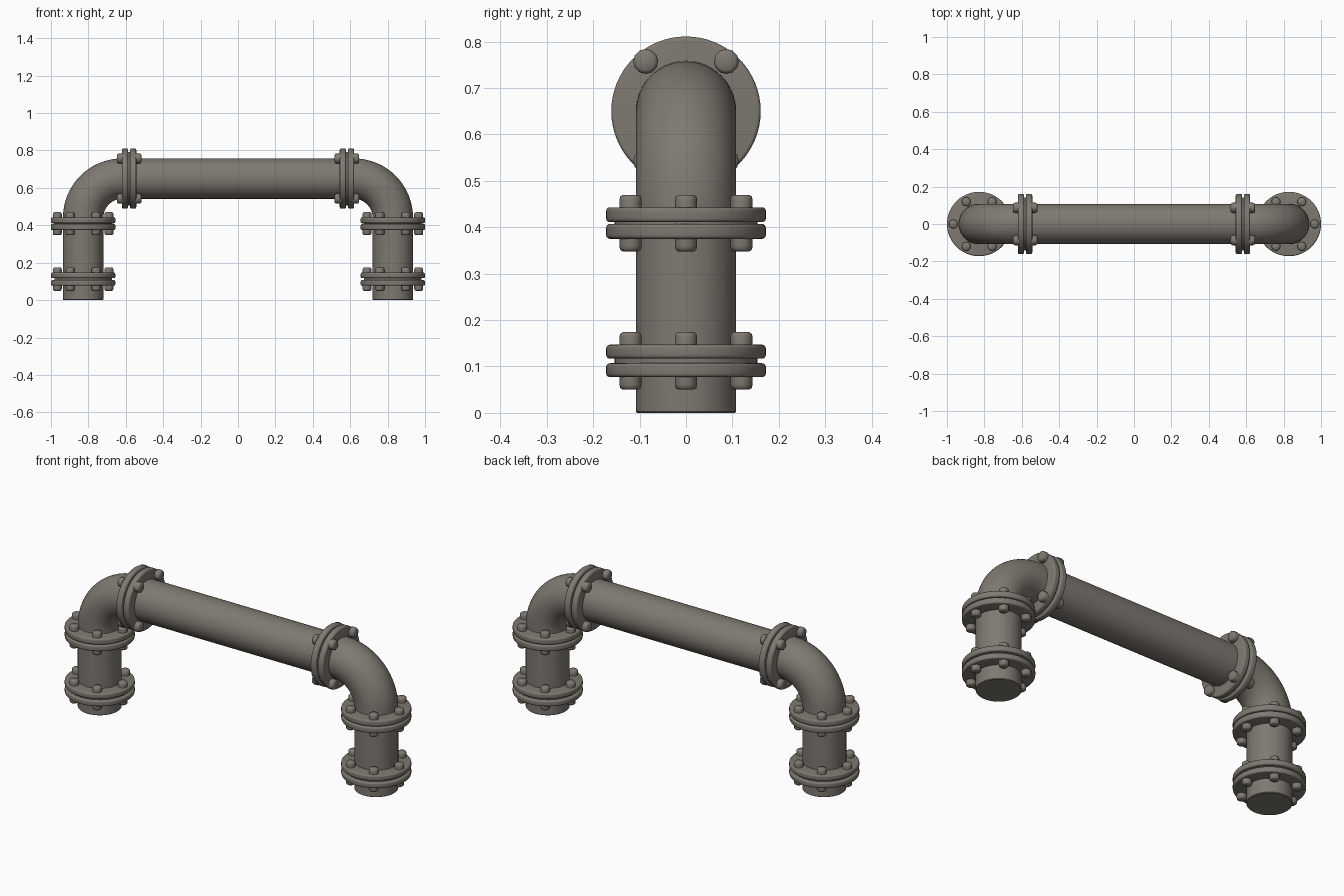
import bpy, math
from mathutils import Vector

cube = bpy.data.objects.get("Cube")
if cube:
    bpy.data.objects.remove(cube, do_unlink=True)

steel = bpy.data.materials.new("weathered_grey_steel")
steel.use_nodes = True
colour = (0.21, 0.19, 0.165, 1)
steel.diffuse_color = colour
steel.node_tree.nodes["Principled BSDF"].inputs["Base Color"].default_value = colour

LEG_X, PIPE_R, BEAM_Z, BEND = 0.828, 0.108, 0.65, 0.21
UP, SIDE = Vector((0, 0, 1)), Vector((1, 0, 0))


def finish(name, verts, faces):
    mesh = bpy.data.meshes.new(name)
    mesh.from_pydata(verts, [], faces)
    mesh.materials.append(steel)
    obj = bpy.data.objects.new(name, mesh)
    bpy.context.collection.objects.link(obj)
    bpy.ops.object.select_all(action='DESELECT')
    obj.select_set(True)
    bpy.context.view_layer.objects.active = obj
    bpy.ops.object.mode_set(mode='EDIT')
    bpy.ops.mesh.select_all(action='SELECT')
    bpy.ops.mesh.normals_make_consistent(inside=False)
    bpy.ops.object.mode_set(mode='OBJECT')
    bpy.ops.object.shade_smooth_by_angle(angle=math.radians(40))
    return obj


def sweep(name, rings, sides):
    """Skin capped circular rings given as (centre, axis, radius)."""
    verts, faces = [], []
    for centre, axis, radius in rings:
        v = Vector((0, 1, 0))
        u = v.cross(axis)
        for i in range(sides):
            a = math.tau * i / sides
            verts.append(centre + radius * (u * math.cos(a) + v * math.sin(a)))
    for k in range(len(rings) - 1):
        for i in range(sides):
            j = (i + 1) % sides
            faces.append((k * sides + i, k * sides + j,
                          (k + 1) * sides + j, (k + 1) * sides + i))
    faces.append(tuple(range(sides)))
    faces.append(tuple(range((len(rings) - 1) * sides, len(rings) * sides)))
    return finish(name, verts, faces)


def lathe(name, origin, axis, profile, sides=48):
    return sweep(name, [(origin + axis * h, axis, r) for r, h in profile], sides)


def disc(name, origin, axis, radius, low, high, round_=0.008):
    """Flange plate with softly rounded rims."""
    arc = [(1 - math.cos(t), 1 - math.sin(t))
           for t in (math.pi / 2 * i / 4 for i in range(5))]
    lower = [(radius - round_ * b, low + round_ * a) for a, b in arc]
    upper = [(radius - round_ * b, high - round_ * a) for a, b in reversed(arc)]
    lathe(name, origin, axis, lower + upper, 64)


def bolt(name, origin, axis, radius, height):
    """Slightly tapered bolt head with a rounded crown."""
    lathe(name, origin, axis, [(radius, -0.004), (radius, height * 0.6),
          (radius * 0.93, height * 0.85), (radius * 0.72, height)], 12)


def joint(name, origin, axis, radius, gap, thick, angles, bolt_r):
    """Paired flanges, gasket and bolts through both plates."""
    outer = gap + thick
    for tag, s in (("inner", -1), ("outer", 1)):
        disc(f"{name}_{tag}_flange", origin, axis, radius,
             *sorted((s * gap, s * outer)))
        for n, deg in enumerate(angles):
            a = math.radians(deg)
            across = Vector((0, 1, 0)).cross(axis)
            spot = origin + 0.138 * (across * math.cos(a) + Vector((0, 1, 0)) * math.sin(a))
            bolt(f"{name}_{tag}_bolt_{n + 1}", spot + axis * s * outer,
                 axis * s, bolt_r, 0.027)
    lathe(f"{name}_gasket", origin, axis, [(radius - 0.018, -gap - 0.002),
                                           (radius - 0.018, gap + 0.002)])


# Horizontal pipe
lathe("crossbar_pipe", Vector((0, 0, BEAM_Z)), SIDE,
      [(PIPE_R, -0.6), (PIPE_R, 0.6)], 64)

hexagon = range(0, 360, 60)
corners = (39, 141, 219, 321)
for side, s in (("left", 1), ("right", -1)):
    foot = Vector((s * LEG_X, 0, 0))
    # Upright pipe running through a quarter bend into the crossbar
    rings = [(foot, UP, PIPE_R - 0.003), (foot + UP * 0.003, UP, PIPE_R)]
    centre = foot + Vector((-s * BEND, 0, BEAM_Z - BEND))
    for i in range(17):
        a = math.pi / 2 * i / 16
        rings.append((centre + BEND * Vector((s * math.cos(a), 0, math.sin(a))),
                      Vector((-s * math.sin(a), 0, math.cos(a))), PIPE_R))
    rings.append((Vector((s * 0.59, 0, BEAM_Z)), SIDE * -s, PIPE_R))
    sweep(f"{side}_leg_and_elbow", rings, 64)
    # Bolted joints
    joint(f"{side}_lower_joint", foot + UP * 0.112, UP, 0.172, 0.005, 0.03, hexagon, 0.024)
    joint(f"{side}_upper_joint", foot + UP * 0.409, UP, 0.172, 0.002, 0.032, hexagon, 0.024)
    joint(f"{side}_crossbar_joint", Vector((s * 0.582, 0, BEAM_Z)), SIDE,
          0.161, 0.005, 0.033, corners, 0.027)
